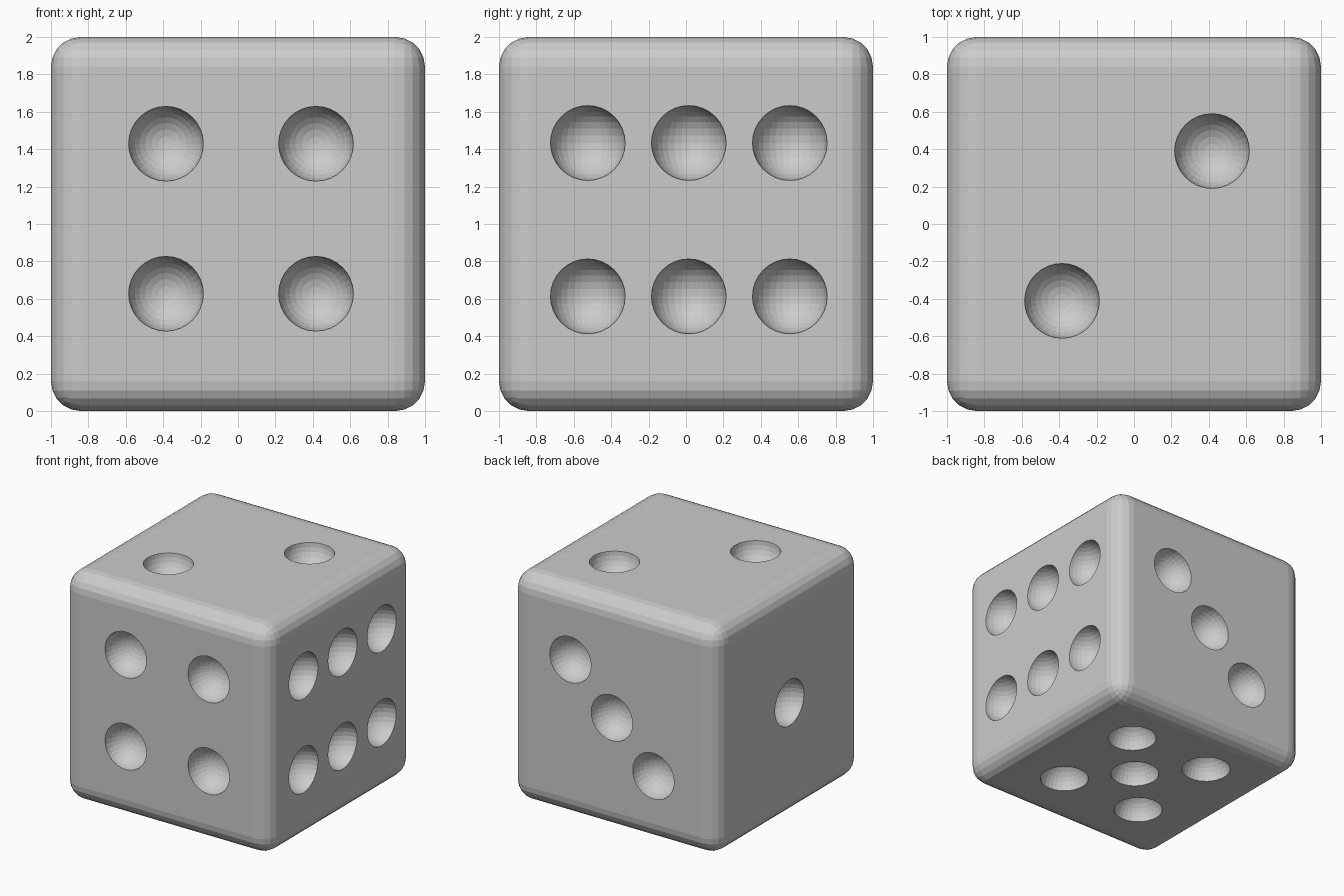
import bpy, bmesh
from math import pi
from mathutils import Matrix, Vector

if "Cube" in bpy.data.objects:
    bpy.data.objects.remove(bpy.data.objects["Cube"])

# rounded cube body
bm = bmesh.new()
bmesh.ops.create_cube(bm, size=2, matrix=Matrix.Translation((0, 0, 1)))
bmesh.ops.bevel(bm, geom=bm.edges[:], offset=0.16, offset_type='OFFSET',
                segments=5, profile=0.5, affect='EDGES')
mesh = bpy.data.meshes.new("die_body")
bm.to_mesh(mesh)
bm.free()
die = bpy.data.objects.new("die_body", mesh)
bpy.context.collection.objects.link(die)

# pip centres, listed per face
S = 1.003
A, B = -0.385, 0.417
pips = [(x, -S, z) for x in (A, B) for z in (0.627, 1.429)]                    # four, front
pips += [(S, y, z) for y in (-0.525, 0.015, 0.555) for z in (0.613, 1.433)]    # six, right
pips += [(B, 0.39, 1 + S), (A, -0.411, 1 + S)]                                 # two, top
pips += [(0.016 + 0.401 * k, S, 0.977 + 0.401 * k) for k in (-1, 0, 1)]        # three, back
pips += [(-S, 0.0, 1.0)]                                                       # one, left
pips += [(x, y, 1 - S) for x in (A, B) for y in (-0.405, 0.472)]               # five, bottom
pips += [(0.02, 0.034, 1 - S)]

# spherical cutter, with poles facing out on front and back
bm = bmesh.new()
for p in pips:
    rot = Matrix.Rotation(pi / 2, 4, 'X') if abs(p[1]) == S else Matrix()
    bmesh.ops.create_uvsphere(bm, u_segments=32, v_segments=16, radius=0.2,
                              matrix=Matrix.Translation(Vector(p)) @ rot)
mesh = bpy.data.meshes.new("pip_cutter")
bm.to_mesh(mesh)
bm.free()
cutter = bpy.data.objects.new("pip_cutter", mesh)
bpy.context.collection.objects.link(cutter)

# carve the pips
mod = die.modifiers.new("pips", 'BOOLEAN')
mod.operation = 'DIFFERENCE'
mod.solver = 'EXACT'
mod.object = cutter
bpy.context.view_layer.objects.active = die
bpy.ops.object.modifier_apply(modifier=mod.name)
bpy.data.objects.remove(cutter)
